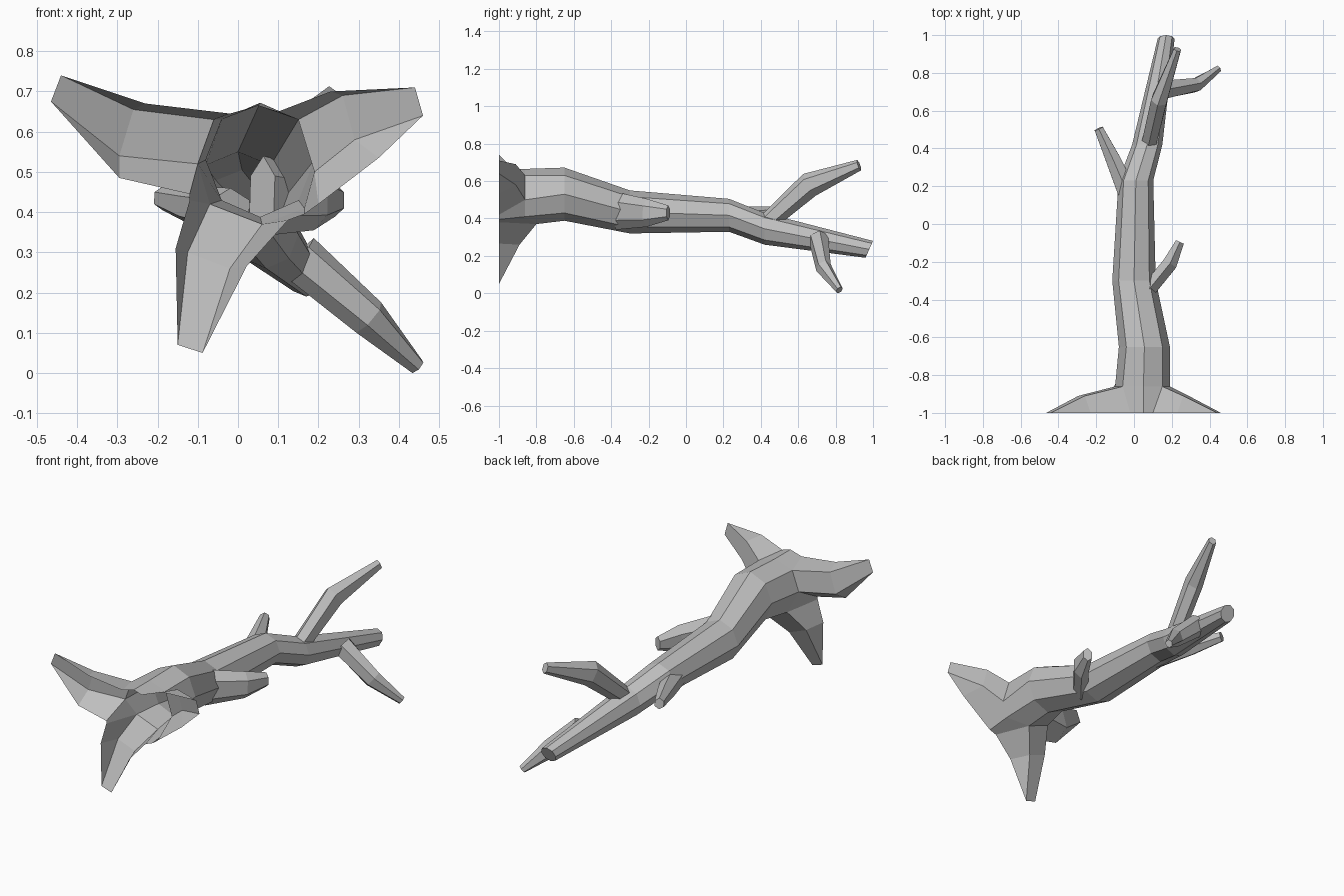
import bpy, bmesh, math
from mathutils import Vector

cube = bpy.data.objects.get("Cube")
if cube:
    bpy.data.objects.remove(cube, do_unlink=True)

grey = bpy.data.materials.new("weathered grey wood")
grey.use_nodes = True
COLOUR = (0.52, 0.52, 0.52, 1)
grey.diffuse_color = COLOUR
grey.node_tree.nodes["Principled BSDF"].inputs["Base Color"].default_value = COLOUR


def finish(bm, name):
    bmesh.ops.recalc_face_normals(bm, faces=bm.faces)
    mesh = bpy.data.meshes.new(name)
    bm.to_mesh(mesh)
    bm.free()
    mesh.materials.append(grey)
    obj = bpy.data.objects.new(name, mesh)
    bpy.context.collection.objects.link(obj)
    return obj


def bridge(bm, a, b):
    n = len(a)
    for i in range(n):
        j = (i + 1) % n
        bm.faces.new((a[i], a[j], b[j], b[i]))


def branch(name, stations, sides=6):
    """Tapered limb; each station is (centre, half width, half height)."""
    bm = bmesh.new()
    centres = [Vector(s[0]) for s in stations]
    rings = []
    for i, (_, wide, tall) in enumerate(stations):
        d = (centres[min(i + 1, len(centres) - 1)] - centres[max(i - 1, 0)]).normalized()
        side = d.cross(Vector((0, 0, 1))).normalized()
        up = side.cross(d)
        ring = []
        for k in range(sides):
            t = math.tau * (k + 0.5) / sides
            ring.append(bm.verts.new(centres[i] + side * wide * math.cos(t) + up * tall * math.sin(t)))
        rings.append(ring)
    for a, b in zip(rings, rings[1:]):
        bridge(bm, a, b)
    bm.faces.new(rings[0])
    bm.faces.new(rings[-1])
    return finish(bm, name)


# Hollow trunk: eight-sided rings running back from the root collar
bm = bmesh.new()
FRONT = -1.0


def vert(x, z, y=FRONT):
    return bm.verts.new((x, y, z))


collar_xz = [(0.19, 0.5), (0.15, 0.63), (0.05, 0.665), (-0.06, 0.63),
             (-0.1, 0.52), (-0.07, 0.42), (0.06, 0.37), (0.165, 0.41)]
collar = [vert(x, z, -0.8 if i in (5, 6) else -0.86) for i, (x, z) in enumerate(collar_xz)]

previous = collar
for y, cx, cz, rx, rz in [(-0.65, 0.055, 0.53, 0.135, 0.142),
                          (-0.3, 0, 0.435, 0.115, 0.115),
                          (0.23, 0.01, 0.417, 0.092, 0.088),
                          (0.42, 0.07, 0.345, 0.08, 0.085),
                          (0.98, 0.17, 0.235, 0.045, 0.045)]:
    tilt = 0.02 if y > 0.9 else 0
    ring = []
    for k in range(8):
        t = math.tau * k / 8
        ring.append(vert(cx + rx * math.cos(t), cz + rz * math.sin(t), y + tilt * math.sin(t)))
    bridge(bm, previous, ring)
    previous = ring
bm.faces.new(previous)

# Open rim of the hollow stump
rim = [vert(x, z) for x, z in [(0.2, 0.42), (0.1, 0.65), (0.05, 0.665), (-0.02, 0.645),
                               (-0.12, 0.445), (-0.12, 0.43), (0.124, 0.38), (0.165, 0.395)]]
for i in (1, 2, 4, 6, 7):
    j = (i + 1) % 8
    bm.faces.new((collar[i], collar[j], rim[j], rim[i]))

# Three flared roots: for each edge, back bend, tip and rim bend
roots = [
    (0, -0.91, [(0.29, 0.58), (0.46, 0.64), (0.35, 0.535)], [(0.26, 0.69), (0.44, 0.71), (0.23, 0.7)]),
    (3, -0.91, [(-0.26, 0.655), (-0.44, 0.74), (-0.23, 0.67)], [(-0.295, 0.54), (-0.465, 0.675), (-0.295, 0.485)]),
    (5, -0.89, [(-0.125, 0.3), (-0.15, 0.07), (-0.155, 0.31)], [(-0.02, 0.26), (-0.088, 0.05), (0.022, 0.266)]),
]
for first, y, *edges in roots:
    bends, tips = [], []
    for k, (bend, tip, outer) in enumerate(edges):
        m, t, o = vert(*bend, y), vert(*tip), vert(*outer)
        c, r = collar[first + k], rim[first + k]
        bm.faces.new((c, m, o, r))
        bm.faces.new((m, t, o))
        bends.append(m)
        tips.append(t)
    bm.faces.new((collar[first], collar[first + 1], bends[1], bends[0]))
    bm.faces.new((bends[0], bends[1], tips[1], tips[0]))
finish(bm, "hollow_trunk_with_roots")

# Limbs
branch("upper_branch", [((0.08, 0.43, 0.375), 0.045, 0.05),
                        ((0.135, 0.66, 0.58), 0.048, 0.068),
                        ((0.23, 0.925, 0.685), 0.022, 0.03)])
branch("lower_left_branch", [((0.15, 0.71, 0.29), 0.055, 0.06),
                             ((0.325, 0.735, 0.138), 0.04, 0.05),
                             ((0.445, 0.82, 0.017), 0.02, 0.022)])
branch("left_stub", [((0.06, -0.37, 0.44), 0.045, 0.1),
                     ((0.19, -0.21, 0.43), 0.045, 0.075),
                     ((0.243, -0.095, 0.43), 0.026, 0.04)])
branch("right_stub", [((-0.02, 0.13, 0.40), 0.06, 0.06),
                      ((-0.11, 0.34, 0.415), 0.045, 0.05),
                      ((-0.187, 0.505, 0.435), 0.027, 0.03)])
